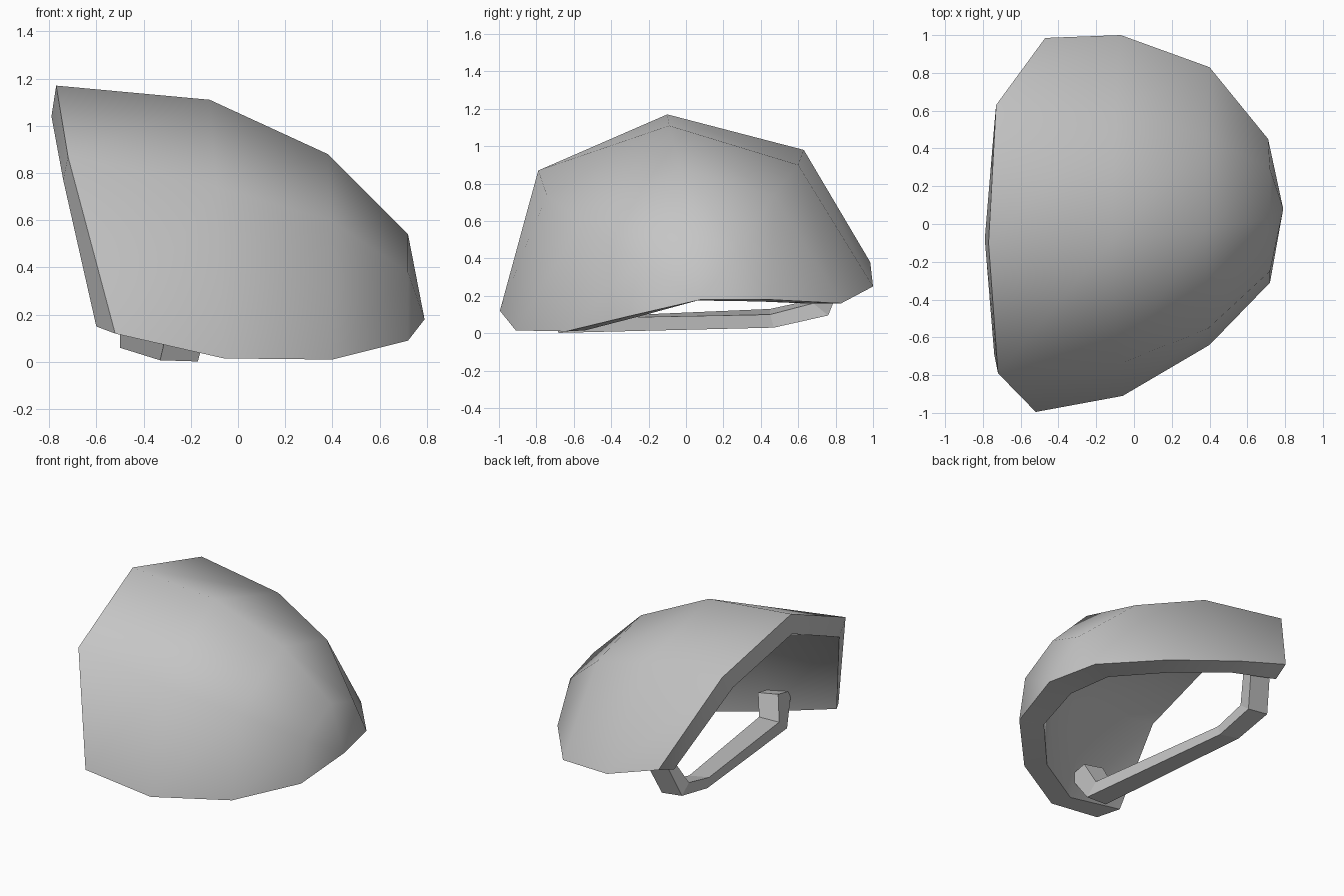
import bpy
import math

cube = bpy.data.objects.get("Cube")
if cube:
    bpy.data.objects.remove(cube, do_unlink=True)

grey = bpy.data.materials.new("plain_grey")
grey.use_nodes = True
color = (0.56, 0.56, 0.56, 1)
grey.diffuse_color = color
grey.node_tree.nodes["Principled BSDF"].inputs["Base Color"].default_value = color


def make_object(name, verts, faces):
    """Create a mesh object, make it active and point its normals outward."""
    mesh = bpy.data.meshes.new(name)
    mesh.from_pydata(verts, [], faces)
    mesh.materials.append(grey)
    obj = bpy.data.objects.new(name, mesh)
    bpy.context.collection.objects.link(obj)
    bpy.ops.object.select_all(action="DESELECT")
    obj.select_set(True)
    bpy.context.view_layer.objects.active = obj
    bpy.ops.object.mode_set(mode="EDIT")
    bpy.ops.mesh.select_all(action="SELECT")
    bpy.ops.mesh.normals_make_consistent(inside=False)
    bpy.ops.object.mode_set(mode="OBJECT")
    return obj


def dome(arches, tip):
    """Loft arches of five points and close them with a fan to the tip."""
    n = len(arches[0])
    verts = [p for arch in arches for p in arch] + [tip]
    faces = [(r * n + i, r * n + n + i, r * n + n + i + 1, r * n + i + 1)
             for r in range(len(arches) - 1) for i in range(n - 1)]
    end = len(verts) - 1
    faces += [(i, end, i + 1) for i in range(end - n, end - 1)]
    return verts, faces


# Curved shell: outer skin, inner skin and the rim that joins them
outer_verts, outer_faces = dome([
    [(-.52, -.995, .12), (-.72, -.79, .87), (-.77, -.10, 1.17), (-.73, .63, .98), (-.47, .985, .38)],
    [(-.06, -.91, .015), (-.09, -.745, .74), (-.12, -.09, 1.11), (-.10, .60, .90), (-.07, 1.0, .25)],
    [(.40, -.64, .01), (.39, -.555, .60), (.38, -.03, .88), (.38, .47, .74), (.40, .83, .16)],
    [(.72, -.31, .09), (.72, -.25, .38), (.72, .03, .54), (.72, .29, .455), (.71, .45, .18)],
], (.79, .08, .18))
inner_verts, inner_faces = dome([
    [(-.60, -.86, .15), (-.74, -.69, .77), (-.79, -.08, 1.04), (-.74, .52, .87), (-.50, .85, .34)],
    [(-.12, -.79, .03), (-.12, -.635, .65), (-.13, -.07, .98), (-.11, .49, .79), (-.09, .87, .23)],
    [(.29, -.54, .015), (.31, -.45, .51), (.30, -.03, .76), (.30, .37, .63), (.28, .73, .155)],
    [(.56, -.25, .09), (.57, -.20, .31), (.57, .03, .42), (.57, .24, .36), (.55, .39, .17)],
], (.59, .06, .175))
count = len(outer_verts)
rim = [0, 1, 2, 3, 4, 9, 14, 19, 20, 15, 10, 5]
faces = outer_faces + [tuple(i + count for i in reversed(f)) for f in inner_faces]
faces += [(a, b, b + count, a + count) for a, b in zip(rim, rim[1:] + rim[:1])]
make_object("shell", outer_verts + inner_verts, faces)
bpy.ops.object.shade_smooth_by_angle(angle=math.radians(60))

# Grip strap: centre x, lift of the -x side, then outer and inner (y, z)
half_width = 0.08
stations = [
    (-.36, .03, (.86, .34), (.78, .34)),
    (-.42, .02, (.76, .095), (.68, .16)),
    (-.42, .03, (.47, .03), (.45, .10)),
    (-.25, .005, (-.68, .002), (-.59, .08)),
    (-.20, .03, (-.80, .19), (-.65, .22)),
]
verts = []
for x, lift, (yo, zo), (yi, zi) in stations:
    a, b = x - half_width, x + half_width
    verts += [(a, yo, zo + lift), (b, yo, zo), (b, yi, zi), (a, yi, zi + lift)]
faces = [(r + i, r + (i + 1) % 4, r + 4 + (i + 1) % 4, r + 4 + i)
         for r in range(0, len(verts) - 4, 4) for i in range(4)]
end = len(verts) - 4
faces += [(3, 2, 1, 0), (end, end + 1, end + 2, end + 3)]
make_object("grip_strap", verts, faces)
